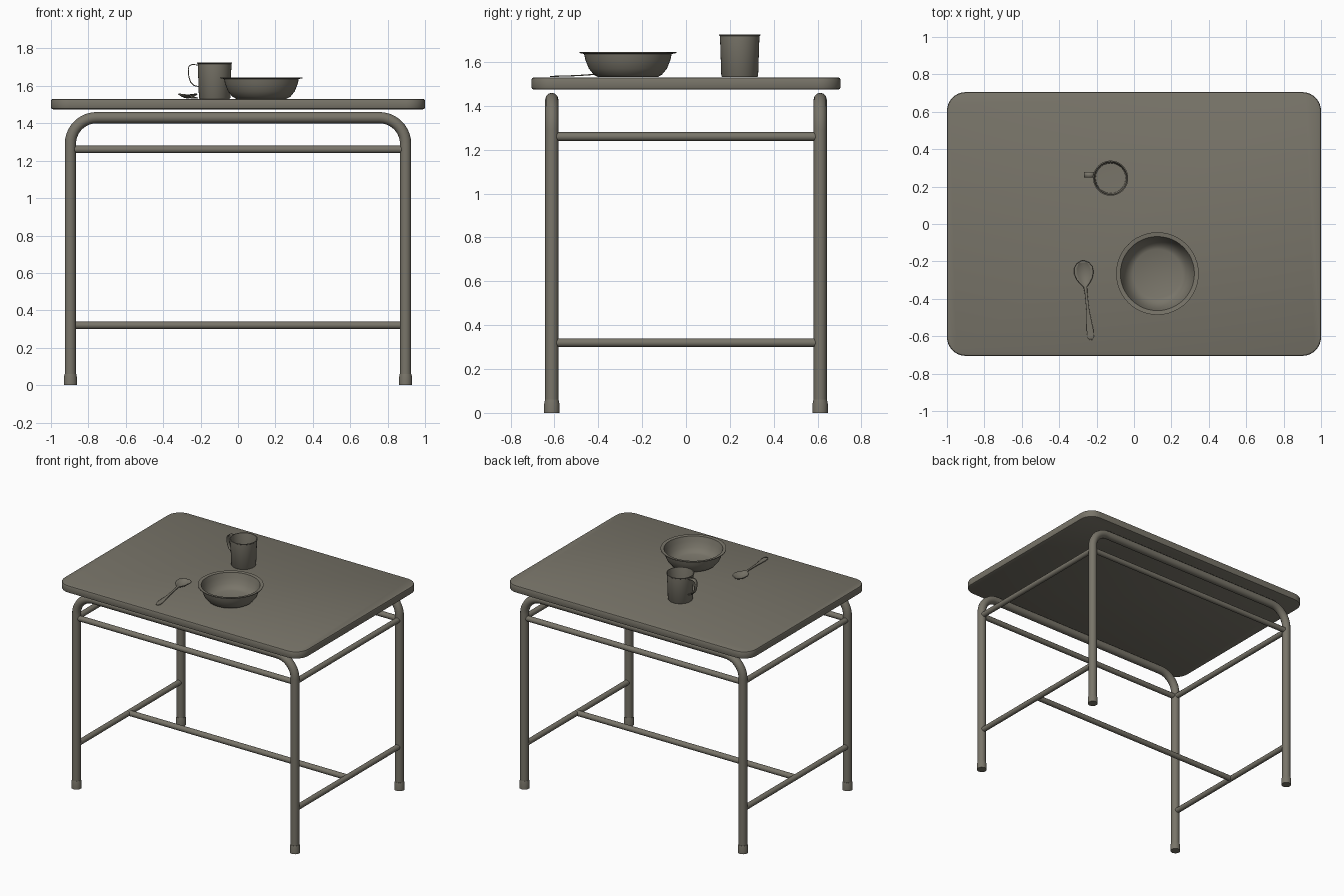
import bpy, bmesh, math
from mathutils import Vector

if "Cube" in bpy.data.objects:
    bpy.data.objects.remove(bpy.data.objects["Cube"])

mat = bpy.data.materials.new("warm_grey")
mat.diffuse_color = (0.19, 0.177, 0.142, 1)
mat.use_nodes = True
mat.node_tree.nodes["Principled BSDF"].inputs["Base Color"].default_value = mat.diffuse_color

LEG_X, LEG_Y, TOP = 0.896, 0.612, 1.53


def finish(obj, angle=40):
    """Give the object its colour and smooth shading with sharp edges kept."""
    obj.data.materials.clear()
    obj.data.materials.append(mat)
    bpy.ops.object.select_all(action='DESELECT')
    obj.select_set(True)
    bpy.context.view_layer.objects.active = obj
    bpy.ops.object.shade_smooth_by_angle(angle=math.radians(angle))
    return obj


def from_bmesh(name, bm):
    bmesh.ops.recalc_face_normals(bm, faces=bm.faces)
    mesh = bpy.data.meshes.new(name)
    bm.to_mesh(mesh)
    bm.free()
    obj = bpy.data.objects.new(name, mesh)
    bpy.context.collection.objects.link(obj)
    return obj


def tube(name, points, radius):
    """Round bar swept along a path, with closed ends."""
    curve = bpy.data.curves.new(name, 'CURVE')
    curve.dimensions = '3D'
    curve.bevel_depth = radius
    curve.bevel_resolution = 4
    curve.use_fill_caps = True
    spline = curve.splines.new('POLY')
    spline.points.add(len(points) - 1)
    for p, co in zip(spline.points, points):
        p.co = (*co, 1)
    obj = bpy.data.objects.new(name, curve)
    bpy.context.collection.objects.link(obj)
    bpy.ops.object.select_all(action='DESELECT')
    obj.select_set(True)
    bpy.context.view_layer.objects.active = obj
    bpy.ops.object.convert(target='MESH')
    return finish(bpy.context.view_layer.objects.active)


def lathe(name, profile, centre, steps=40):
    """Spin a (radius, height) profile around a vertical axis."""
    bm = bmesh.new()
    verts = [bm.verts.new((r, 0, z)) for r, z in profile]
    edges = [bm.edges.new(pair) for pair in zip(verts, verts[1:])]
    bmesh.ops.spin(bm, geom=verts + edges, cent=(0, 0, 0), axis=(0, 0, 1),
                   angle=2 * math.pi, steps=steps)
    bmesh.ops.remove_doubles(bm, verts=bm.verts, dist=0.0003)
    obj = from_bmesh(name, bm)
    obj.location = centre
    return finish(obj)


# Table top: rounded corners, then softened rims
bm = bmesh.new()
bmesh.ops.create_cube(bm, size=1)
bmesh.ops.scale(bm, vec=(2.0, 1.41, 0.055), verts=bm.verts)
upright = [e for e in bm.edges if abs(e.verts[0].co.z - e.verts[1].co.z) > 0.01]
bmesh.ops.bevel(bm, geom=upright, offset=0.1, segments=8, profile=0.5, affect='EDGES')
rims = [e for e in bm.edges if abs(e.verts[0].co.z - e.verts[1].co.z) < 0.01]
bmesh.ops.bevel(bm, geom=rims, offset=0.01, segments=2, profile=0.5, affect='EDGES')
table_top = from_bmesh("table_top", bm)
table_top.location.z = TOP - 0.0275
finish(table_top)

# Bent leg frames, front and back
BEND, FRAME_Z = 0.14, 1.43
arc = [(LEG_X - BEND + BEND * math.cos(a), FRAME_Z - BEND + BEND * math.sin(a))
       for a in [math.pi / 2 * i / 10 for i in range(11)]]
half = [(LEG_X, 0.01)] + arc
outline = half + [(-x, z) for x, z in reversed(half)]
for side, y in (("front", -LEG_Y), ("back", LEG_Y)):
    tube(side + "_leg_frame", [(x, y, z) for x, z in outline], 0.03)
    tube(side + "_upper_rail", [(-LEG_X, y, 1.26), (LEG_X, y, 1.26)], 0.02)
    for end, x in (("left", -LEG_X), ("right", LEG_X)):
        lathe(f"{side}_{end}_foot",
              [(0, 0), (0.035, 0), (0.035, 0.04), (0.031, 0.06), (0, 0.06)],
              (x, y, 0), 20)

# Side rails and the lower stretcher
for end, x in (("left", -LEG_X), ("right", LEG_X)):
    for level, z in (("upper", 1.26), ("lower", 0.32)):
        tube(f"{end}_{level}_rail", [(x, -LEG_Y, z), (x, LEG_Y, z)], 0.02)
tube("lower_stretcher", [(-LEG_X, 0, 0.32), (LEG_X, 0, 0.32)], 0.02)

# Bowl with a flared lip
lathe("bowl", [(0, 0.001), (0.135, 0.001), (0.155, 0.012), (0.178, 0.04),
               (0.194, 0.08), (0.2, 0.107), (0.221, 0.111), (0.221, 0.116),
               (0.198, 0.113), (0.188, 0.08), (0.172, 0.042), (0.15, 0.018),
               (0.13, 0.009), (0, 0.007)], (0.125, -0.265, TOP), 48)

# Mug and its strap handle
MUG = Vector((-0.125, 0.245, TOP))
lathe("mug", [(0, 0.001), (0.08, 0.001), (0.084, 0.006), (0.09, 0.188),
              (0.094, 0.191), (0.094, 0.195), (0.088, 0.195), (0.086, 0.188),
              (0.08, 0.01), (0, 0.008)], MUG)
strap = [(-0.086, 0.182), (-0.12, 0.184), (-0.136, 0.177), (-0.141, 0.16),
         (-0.138, 0.12), (-0.128, 0.09), (-0.11, 0.072), (-0.085, 0.066)]
bm = bmesh.new()
rows = [[bm.verts.new((x, y, z)) for y in (0.003, 0.033)] for x, z in strap]
for a, b in zip(rows, rows[1:]):
    bm.faces.new((a[0], a[1], b[1], b[0]))
handle = from_bmesh("mug_handle", bm)
handle.location = MUG
solid = handle.modifiers.new("thickness", 'SOLIDIFY')
solid.thickness, solid.offset = 0.005, 0
finish(handle)

# Spoon: (distance along, half width, edge height, dish depth)
spoon_rows = [(0.0, 0.008, 0.022, 0.001), (0.012, 0.032, 0.025, 0.009),
              (0.035, 0.048, 0.027, 0.018), (0.065, 0.051, 0.027, 0.022),
              (0.095, 0.042, 0.026, 0.019), (0.12, 0.026, 0.024, 0.011),
              (0.14, 0.009, 0.021, 0.002), (0.17, 0.007, 0.018, 0),
              (0.26, 0.008, 0.011, 0), (0.31, 0.012, 0.008, 0),
              (0.37, 0.018, 0.006, 0), (0.41, 0.017, 0.005, 0),
              (0.425, 0.008, 0.005, 0)]
start = Vector((-0.275, -0.197, TOP))
along = Vector((0.045, -0.42, 0)).normalized()
across = Vector((-along.y, along.x, 0))
bm = bmesh.new()
rows = []
for t, w, z, depth in spoon_rows:
    rows.append([bm.verts.new(start + along * t + across * (w * s)
                              + Vector((0, 0, z - depth * (1 - s * s))))
                 for s in (-1, -0.7, -0.35, 0, 0.35, 0.7, 1)])
for a, b in zip(rows, rows[1:]):
    for i in range(6):
        bm.faces.new((a[i], a[i + 1], b[i + 1], b[i]))
spoon = from_bmesh("spoon", bm)
solid = spoon.modifiers.new("thickness", 'SOLIDIFY')
solid.thickness, solid.offset = 0.005, 0
finish(spoon)
